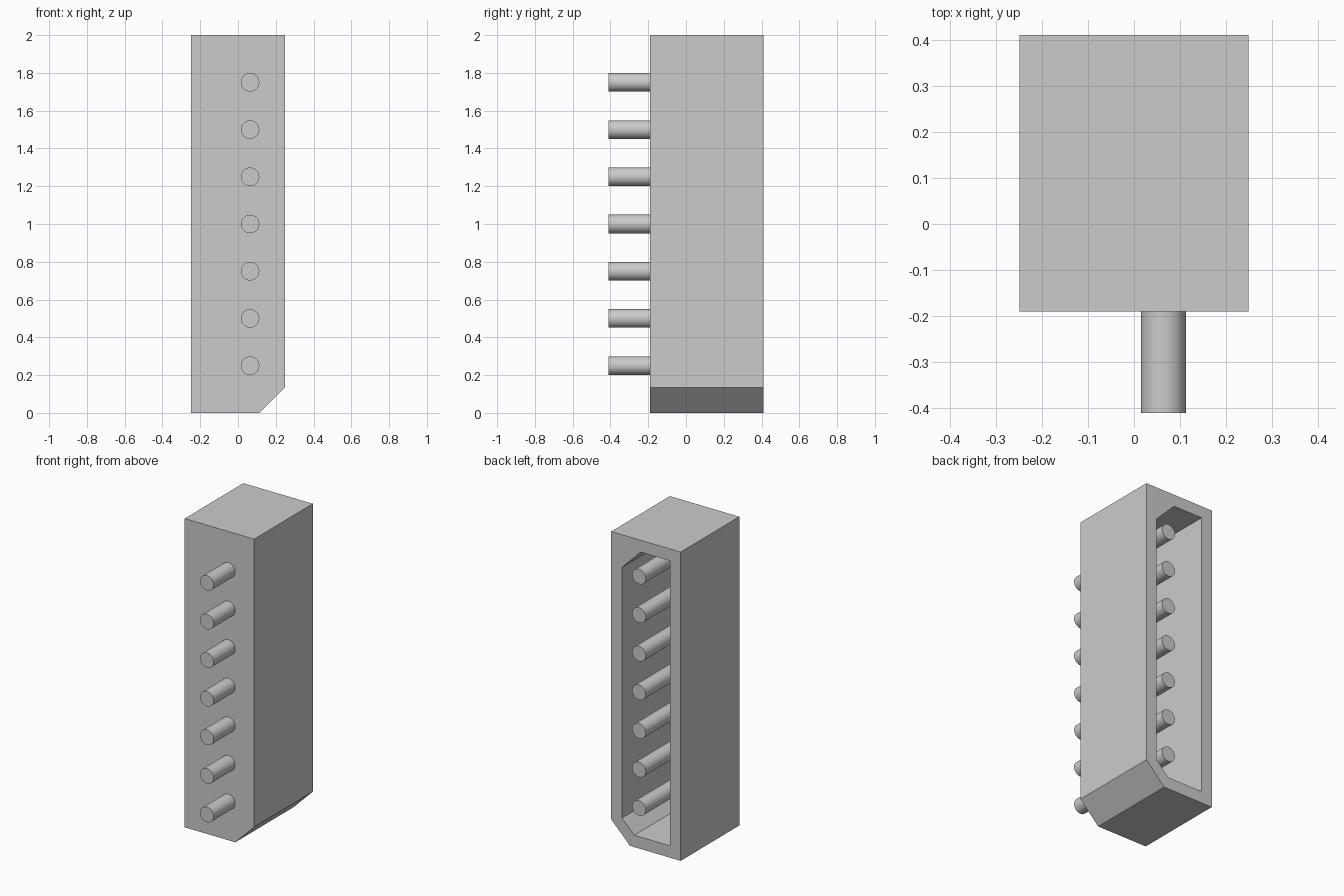
import bpy, bmesh, math
from mathutils import Matrix

if "Cube" in bpy.data.objects:
    bpy.data.objects.remove(bpy.data.objects["Cube"])

FRONT, BACK = -0.19, 0.41      # housing extent in y
HALF, HEIGHT, WALL = 0.249, 2.0, 0.077
CUT = 0.135                    # corner chamfer
PIN_X, PIN_R = 0.064, 0.049


def extrude_profile(name, points, y0, y1):
    """Prism from an (x, z) profile between two y planes."""
    bm = bmesh.new()
    face = bm.faces.new([bm.verts.new((x, y0, z)) for x, z in points])
    res = bmesh.ops.extrude_face_region(bm, geom=[face])
    moved = [v for v in res["geom"] if isinstance(v, bmesh.types.BMVert)]
    bmesh.ops.translate(bm, verts=moved, vec=(0, y1 - y0, 0))
    bmesh.ops.recalc_face_normals(bm, faces=bm.faces)
    mesh = bpy.data.meshes.new(name)
    bm.to_mesh(mesh)
    bm.free()
    obj = bpy.data.objects.new(name, mesh)
    bpy.context.collection.objects.link(obj)
    return obj


# Housing block with one chamfered lower corner
housing = extrude_profile("housing", [
    (-HALF, 0), (HALF - CUT, 0), (HALF, CUT), (HALF, HEIGHT), (-HALF, HEIGHT)],
    FRONT, BACK)

# Cavity open to the back, chamfered at both right-hand corners
inner, low, top = HALF - WALL, 0.088, HEIGHT - WALL
cavity = extrude_profile("cavity_cutter", [
    (-inner, WALL), (inner - low, WALL), (inner, WALL + low),
    (inner, top - CUT), (inner - CUT, top), (-inner, top)],
    FRONT + WALL, BACK + 0.1)
cavity.hide_render = True

mod = housing.modifiers.new("cavity", 'BOOLEAN')
mod.operation = 'DIFFERENCE'
mod.solver = 'EXACT'
mod.object = cavity
bpy.context.view_layer.objects.active = housing
bpy.ops.object.modifier_apply(modifier=mod.name)
bpy.data.objects.remove(cavity)

# Row of pins passing through the front wall into the cavity
PIN_START, PIN_END = -0.41, 0.39
for i in range(7):
    bpy.ops.mesh.primitive_cylinder_add(
        vertices=32, radius=PIN_R, depth=PIN_END - PIN_START,
        location=(PIN_X, (PIN_START + PIN_END) / 2, 0.25 * (i + 1)),
        rotation=(math.pi / 2, 0, 0))
    bpy.context.object.name = f"pin_{i + 1}"
    bpy.ops.object.shade_smooth_by_angle(angle=math.radians(30))
